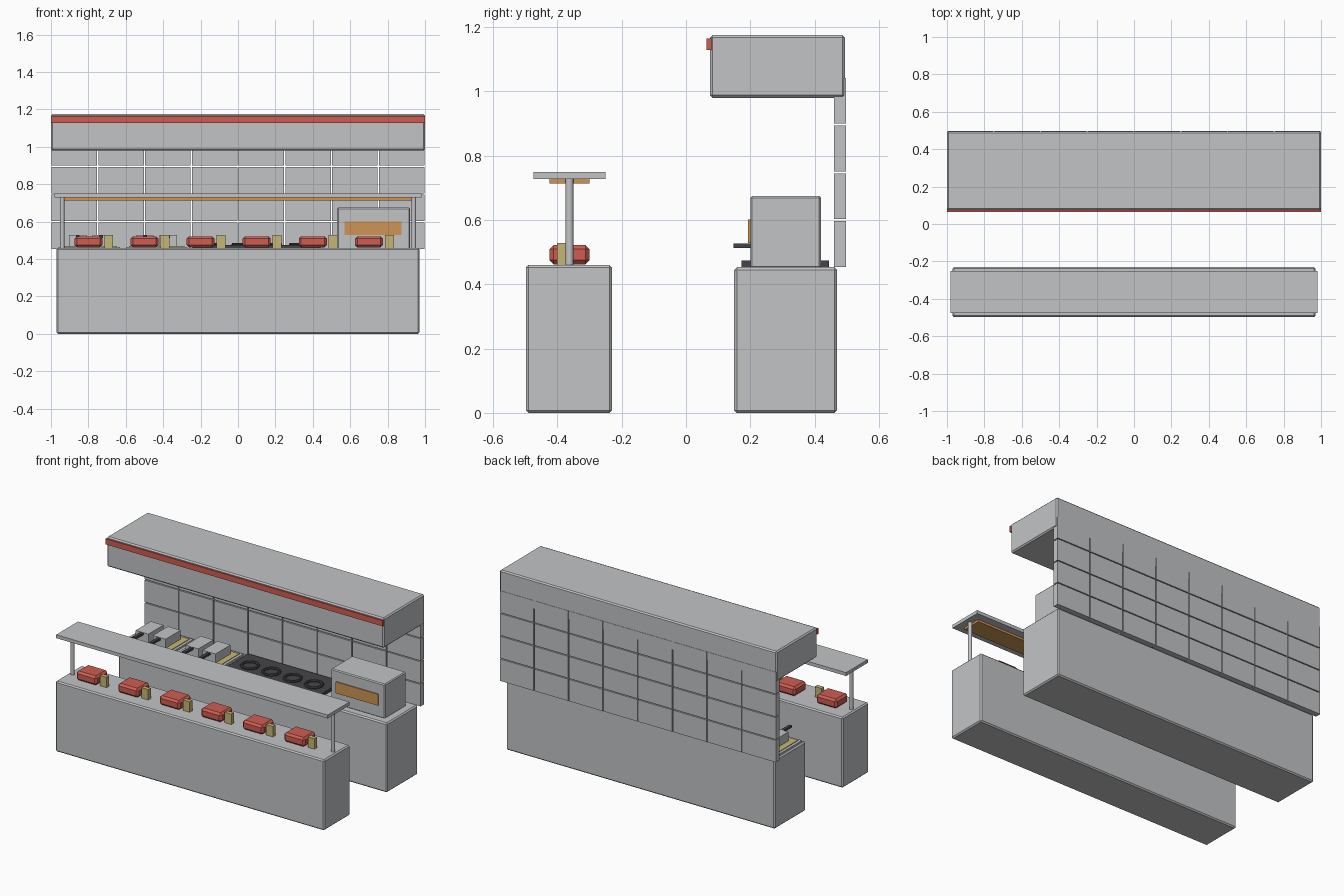
import bpy, math

if "Cube" in bpy.data.objects:
    bpy.data.objects.remove(bpy.data.objects["Cube"])


def material(name, rgb):
    m = bpy.data.materials.new(name)
    m.diffuse_color = (*rgb, 1)
    m.use_nodes = True
    m.node_tree.nodes["Principled BSDF"].inputs["Base Color"].default_value = m.diffuse_color
    return m


STEEL = material("steel grey", (0.54, 0.55, 0.56))
RED = material("warm red", (0.62, 0.11, 0.085))
ORANGE = material("heat orange", (0.62, 0.30, 0.09))
OLIVE = material("oil yellow", (0.56, 0.47, 0.18))
DARK = material("dark iron", (0.06, 0.06, 0.065))


def box(name, x0, x1, y0, y1, z0, z1, mat, bevel=0.0, segments=1):
    bpy.ops.mesh.primitive_cube_add(size=1)
    o = bpy.context.object
    o.name = name
    for v in o.data.vertices:
        v.co = (x1 if v.co.x > 0 else x0, y1 if v.co.y > 0 else y0, z1 if v.co.z > 0 else z0)
    o.data.materials.append(mat)
    if bevel:
        b = o.modifiers.new("bevel", 'BEVEL')
        b.width, b.segments = bevel, segments
    return o


# Front serving counter and rear cooking counter
box("serving_counter", -0.97, 0.97, -0.498, -0.23, 0, 0.46, STEEL, 0.008)
box("cooking_counter", -0.97, 0.97, 0.15, 0.47, 0, 0.453, STEEL, 0.008)

# Raised pass shelf with round posts and a heat strip underneath
box("pass_shelf", -0.98, 0.98, -0.475, -0.25, 0.728, 0.75, STEEL)
box("heat_strip", -0.93, 0.93, -0.425, -0.30, 0.714, 0.729, ORANGE)
for x in (-0.94, 0.94):
    bpy.ops.mesh.primitive_cylinder_add(vertices=12, radius=0.0125, depth=0.272, location=(x, -0.3625, 0.594))
    post = bpy.context.object
    post.name = "shelf_post"
    post.data.materials.append(STEEL)
    bpy.ops.object.shade_smooth_by_angle()

# Red food trays and small yellow cartons on the serving counter
for i in range(6):
    x = -0.80 + 0.3 * i
    box("food_tray", x - 0.075, x + 0.075, -0.425, -0.30, 0.462, 0.522, RED, 0.013)
    box("carton", x + 0.085, x + 0.133, -0.402, -0.375, 0.458, 0.528, OLIVE)

# Tiled wall panels with open seams
PITCH = 0.1485
for col in range(8):
    for row in range(4):
        x, z = -1 + 0.25 * col, 0.454 + PITCH * row
        box("wall_panel", x + (0.003 if col else 0.004), x + (0.247 if col < 7 else 0.246),
            0.46, 0.497, z, z + PITCH - 0.006, STEEL)

# Extractor hood with a red front stripe
box("extractor_hood", -1, 1, 0.075, 0.495, 0.98, 1.175, STEEL, 0.008)
box("hood_stripe", -1, 1, 0.064, 0.079, 1.128, 1.165, RED)

# Oven with an orange window
box("oven", 0.53, 0.92, 0.20, 0.42, 0.45, 0.675, STEEL, 0.006)
box("oven_window", 0.57, 0.875, 0.193, 0.201, 0.528, 0.602, ORANGE)

# Range top with four ring burners
box("range_top", -0.24, 0.44, 0.173, 0.445, 0.45, 0.474, DARK)
for i in range(4):
    bpy.ops.mesh.primitive_torus_add(major_radius=0.05, minor_radius=0.009, major_segments=24,
                                     minor_segments=8, location=(-0.13 + 0.154 * i, 0.31, 0.478))
    ring = bpy.context.object
    ring.name = "burner_ring"
    ring.data.materials.append(DARK)
    bpy.ops.object.shade_smooth_by_angle()

# Two fryers, each with an oil bath and two handled baskets
for cx in (-0.795, -0.435):
    box("fryer_rim", cx - 0.165, cx + 0.165, 0.175, 0.44, 0.45, 0.465, STEEL)
    box("fryer_oil", cx - 0.148, cx + 0.148, 0.192, 0.423, 0.46, 0.469, OLIVE)
    for side in (-1, 1):
        bx = cx + side * 0.062
        box("fry_basket", bx - 0.046, bx + 0.046, 0.235, 0.39, 0.466, 0.528, STEEL)
        box("basket_handle", bx - 0.01, bx + 0.01, 0.147, 0.24, 0.513, 0.527, DARK)
